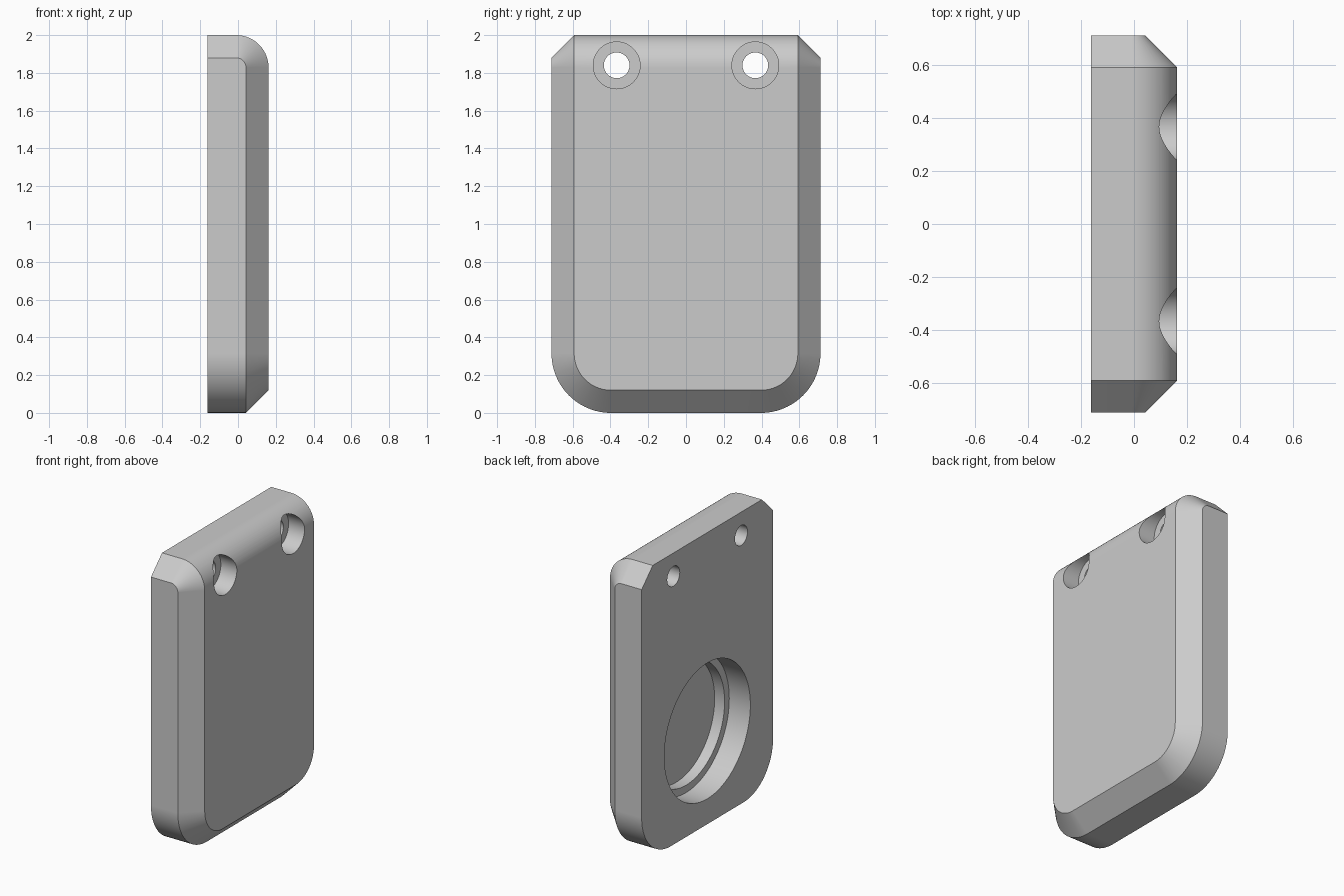
import bpy, bmesh, math
from mathutils import Matrix

cube = bpy.data.objects.get("Cube")
if cube:
    bpy.data.objects.remove(cube, do_unlink=True)

HX, HY, H = 0.162, 0.712, 2.0     # half thickness, half width, height
CH = 0.12                         # chamfer
R_CORNER, R_TOP = 0.315, 0.172    # bottom corner and top edge radii
STEPS = 24

grey = bpy.data.materials.new("plain_grey")
grey.use_nodes = True
colour = (0.6, 0.6, 0.6, 1)
grey.diffuse_color = colour
grey.node_tree.nodes["Principled BSDF"].inputs["Base Color"].default_value = colour


def make_object(name, bm):
    mesh = bpy.data.meshes.new(name)
    bm.to_mesh(mesh)
    bm.free()
    mesh.materials.append(grey)
    obj = bpy.data.objects.new(name, mesh)
    bpy.context.collection.objects.link(obj)
    return obj


def quarter(radius):
    """Quarter circle points from (radius, 0) to (0, radius)."""
    angles = [math.pi / 2 * i / STEPS for i in range(STEPS + 1)]
    return [(radius * math.cos(a), radius * math.sin(a)) for a in angles]


def cut_round(body, name, y, z, radius, x0, x1):
    """Cut a round pocket along x between x0 and x1."""
    bm = bmesh.new()
    place = Matrix.Translation(((x0 + x1) / 2, y, z)) @ Matrix.Rotation(math.pi / 2, 4, 'Y')
    bmesh.ops.create_cone(bm, cap_ends=True, segments=96, radius1=radius,
                          radius2=radius, depth=x1 - x0, matrix=place)
    cutter = make_object(name, bm)
    cutter.hide_render = True
    mod = body.modifiers.new(name, 'BOOLEAN')
    mod.operation, mod.solver, mod.object = 'DIFFERENCE', 'EXACT', cutter
    bpy.ops.object.modifier_apply(modifier=name)
    bpy.data.objects.remove(cutter, do_unlink=True)


# Plate: hull of the back outline, chamfer outlines and rounded top edge
top_x, top_z = HX - R_TOP, H - R_TOP
points = []
for s in (-1, 1):
    for x, inset in ((-HX, 0), (HX - CH, 0), (HX, CH)):
        for a, b in quarter(R_CORNER - inset):
            points.append((x, s * (HY - R_CORNER + a), R_CORNER - b))
    for y, radius in ((HY, R_TOP - CH), (HY - CH, R_TOP)):
        points.append((-HX, s * y, top_z + radius))
        points += [(top_x + a, s * y, top_z + b) for a, b in quarter(radius)]

bm = bmesh.new()
for p in points:
    bm.verts.new(p)
bmesh.ops.remove_doubles(bm, verts=bm.verts, dist=0.0001)
bmesh.ops.convex_hull(bm, input=bm.verts)
bmesh.ops.dissolve_limit(bm, angle_limit=math.radians(0.5), verts=bm.verts, edges=bm.edges)
bmesh.ops.recalc_face_normals(bm, faces=bm.faces)
plate = make_object("plate", bm)
bpy.ops.object.select_all(action='DESELECT')
bpy.context.view_layer.objects.active = plate
plate.select_set(True)

# Screw holes with counterbores near the top
for side, s in (("left", 1), ("right", -1)):
    cut_round(plate, side + "_hole", s * 0.367, 1.84, 0.068, -0.3, 0.3)
    cut_round(plate, side + "_counterbore", s * 0.367, 1.84, 0.124, 0.04, 0.3)

# Stepped round recess in the flat back
cut_round(plate, "recess", 0, 0.64, 0.466, -0.3, -HX + 0.16)
cut_round(plate, "recess_step", 0, 0.64, 0.415, -0.3, -HX + 0.235)

bpy.ops.object.shade_smooth_by_angle(angle=math.radians(20))
normals = plate.modifiers.new("flat_face_normals", 'WEIGHTED_NORMAL')
normals.keep_sharp = True
